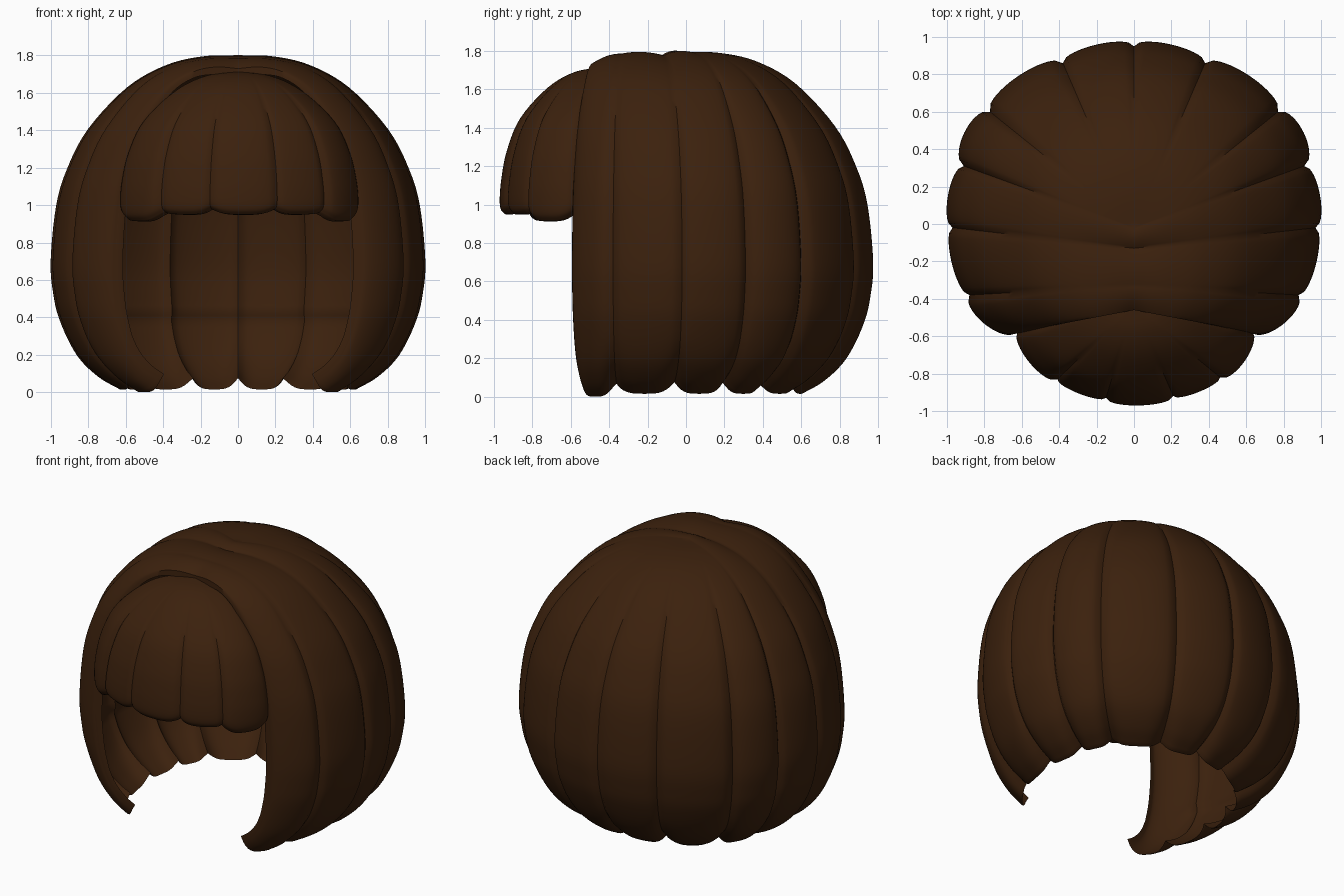
import bpy, bmesh
from mathutils import Vector

old = bpy.data.objects.get("Cube")
if old:
    bpy.data.objects.remove(old)

hair = bpy.data.materials.new("dark_brown_hair")
hair.use_nodes = True
COLOUR = (0.044, 0.015, 0.004, 1)
hair.diffuse_color = COLOUR
hair.node_tree.nodes["Principled BSDF"].inputs["Base Color"].default_value = COLOUR
hair.node_tree.nodes["Principled BSDF"].inputs["Roughness"].default_value = 0.8

SEGS = 16   # columns per lock
SUB = 5     # rows per profile step


def smooth_profile(points):
    """Catmull-Rom curve through (reach, height) points."""
    pts = [Vector(p) for p in points]
    pts = [2 * pts[0] - pts[1]] + pts + [2 * pts[-1] - pts[-2]]
    out = []
    for a, b, c, d in zip(pts, pts[1:], pts[2:], pts[3:]):
        for k in range(SUB):
            t = k / SUB
            out.append(0.5 * (2 * b + (c - a) * t + (2 * a - 5 * b + 4 * c - d) * t * t
                              + (3 * b - a - 3 * c + d) * t ** 3))
    out.append(pts[-2])
    return out


def smoothstep(lo, hi, v):
    t = min(1, max(0, (v - lo) / (hi - lo)))
    return t * t * (3 - 2 * t)


def build_locks(name, edges, bulges, profile, notch, notch_span, hem_rise, thickness, lining_end):
    """Thick shell of bulging locks. Each edge is (x, y, crown y, crown z)."""
    rows = smooth_profile(profile)
    top, bottom = rows[0].y, rows[-1].y
    bm = bmesh.new()
    outer, inner = [], []
    count = len(bulges)
    for i, bulge in enumerate(bulges):
        a, b = Vector(edges[i]), Vector(edges[i + 1])
        chord = (b - a).xy
        outward = Vector((chord.y, -chord.x)).normalized()
        ridge = 0.015 if abs(a.z - b.z) > 0.01 else 0
        for k in range(SEGS + (1 if i == count - 1 else 0)):
            u = k / SEGS
            mid = a.lerp(b, u)
            arc = max(0, 4 * u * (1 - u))
            crown = Vector((0, mid.z))
            # lining thins out and reaches lower at the front rims
            from_rim = min(i + u, count - i - u)
            depth = thickness * (0.5 + 0.5 * min(1, from_rim))
            lining_hem = lining_end * smoothstep(-0.1, 1, from_rim)
            # locks end in rounded tips, rounder still at the rims
            tip = notch * abs(2 * u - 1) ** 3.5 * (1.6 if from_rim < 0.5 else 1)
            tip += hem_rise * smoothstep(0.7, 1.3, from_rim)
            col_out, col_in = [], []
            for f, z in rows:
                # grooves fade into a smooth dome near the crown
                groove = smoothstep(0.15, 0.9, f)
                swell = (1 - groove) * arc * chord.length_squared / 8 + groove * bulge * arc ** 0.5
                plan = mid.xy + outward * swell
                dome = max(0, 1 - f) * smoothstep(0.5, 1, z)
                low = max(0, 1 - (z - bottom) / notch_span)
                zz = z + (mid.w - top + ridge * arc) * dome + tip * low
                p = crown.lerp(plan, f)
                col_out.append(bm.verts.new((p.x, p.y, zz)))
                inset = 0.015 + (depth - 0.015) * smoothstep(lining_hem - 0.03, lining_hem + 0.03, z)
                p = crown.lerp(plan, f * (1 - inset))
                col_in.append(bm.verts.new((p.x, p.y, zz - 0.05 * dome)))
            outer.append(col_out)
            inner.append(col_in)
    n = len(rows)
    for c in range(len(outer) - 1):
        for grid in (outer, inner):
            for r in range(n - 1):
                bm.faces.new((grid[c][r], grid[c][r + 1], grid[c + 1][r + 1], grid[c + 1][r]))
        # lower hem
        bm.faces.new((outer[c][-1], inner[c][-1], inner[c + 1][-1], outer[c + 1][-1]))
    # front rims
    for c in (0, -1):
        for r in range(n - 1):
            bm.faces.new((outer[c][r], inner[c][r], inner[c][r + 1], outer[c][r + 1]))
    bmesh.ops.remove_doubles(bm, verts=bm.verts, dist=0.0005)
    bmesh.ops.recalc_face_normals(bm, faces=bm.faces)
    mesh = bpy.data.meshes.new(name)
    bm.to_mesh(mesh)
    bm.free()
    mesh.materials.append(hair)
    obj = bpy.data.objects.new(name, mesh)
    bpy.context.collection.objects.link(obj)
    bpy.ops.object.select_all(action='DESELECT')
    obj.select_set(True)
    bpy.context.view_layer.objects.active = obj
    bpy.ops.object.shade_smooth_by_angle(angle=0.8)


# Main bob: left half from front rim to centre back, then mirrored
half = [(0.63, -0.58, -0.46, 1.73), (0.88, -0.38, -0.33, 1.785), (0.97, -0.02, -0.13, 1.775),
        (0.91, 0.31, -0.02, 1.795), (0.77, 0.60, -0.02, 1.795), (0.38, 0.86, -0.02, 1.795),
        (0, 0.95, -0.02, 1.795)]
half_bulge = [0.07, 0.05, 0.055, 0.075, 0.075, 0.055]
full = half + [(-x, y, cy, cz) for x, y, cy, cz in half[-2::-1]]
build_locks("bob_hair", full, half_bulge + half_bulge[::-1],
            [(0, 1.795), (0.2, 1.79), (0.4, 1.745), (0.6, 1.63), (0.8, 1.41), (0.91, 1.2),
             (0.97, 1.0), (1, 0.7), (0.985, 0.52), (0.95, 0.38), (0.86, 0.19), (0.75, 0.07), (0.64, 0.0)],
            0.06, 0.3, 0.015, 0.045, 0.41)

# Fringe: five locks fanning from the front of the crown
fringe_plan = [(-0.62, -0.57), (-0.41, -0.83), (-0.15, -0.93), (0.21, -0.92), (0.46, -0.82), (0.63, -0.57)]
build_locks("fringe", [(x, y, -0.44, 1.715) for x, y in fringe_plan],
            [0.06, 0.03, 0.045, 0.03, 0.06],
            [(0, 1.715), (0.28, 1.69), (0.54, 1.61), (0.8, 1.45), (0.93, 1.28), (0.985, 1.13),
             (1, 1.02), (0.99, 0.95), (0.95, 0.915)],
            0.03, 0.15, 0.035, 0.07, 0)
